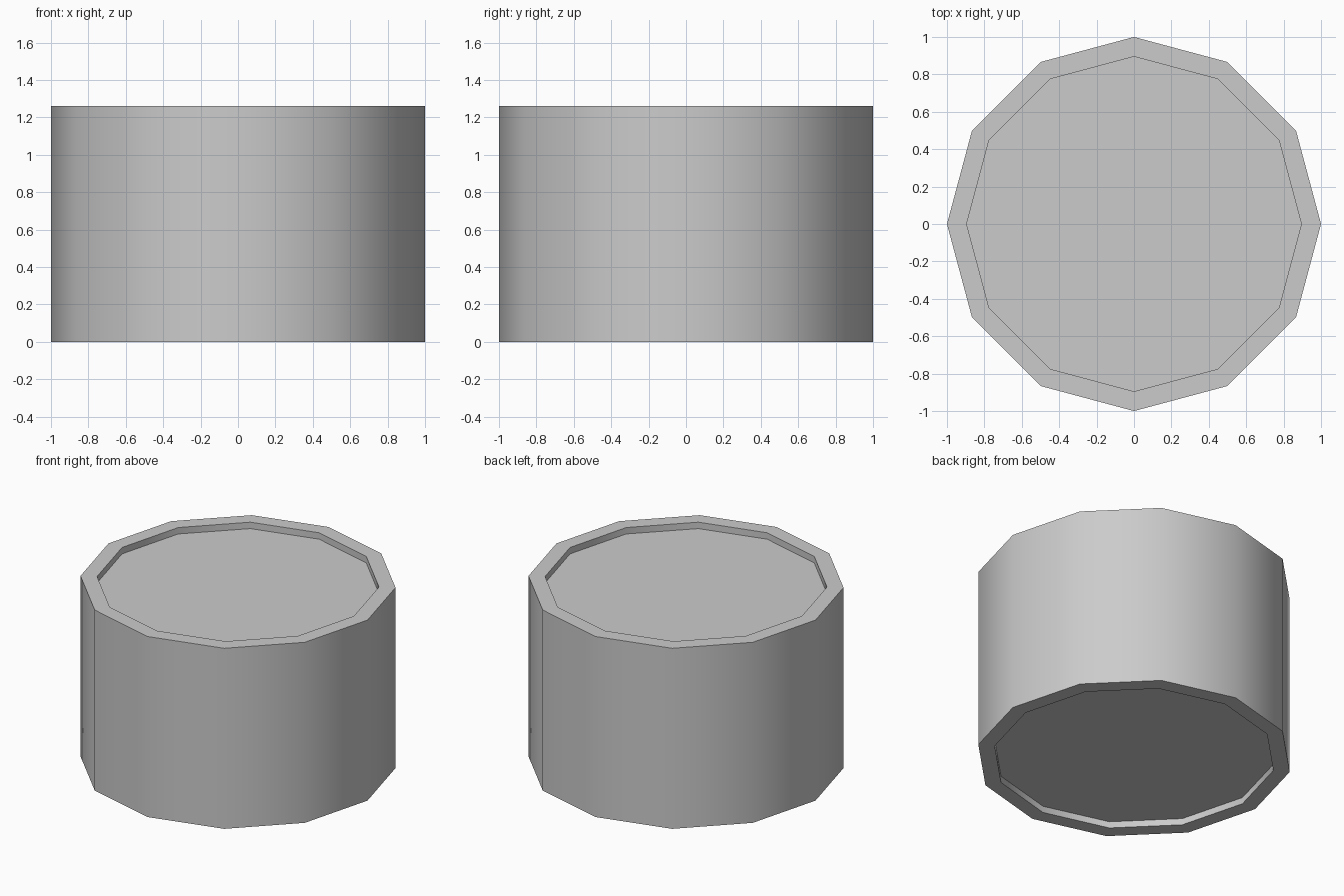
import bpy, bmesh, math

if "Cube" in bpy.data.objects:
    bpy.data.objects.remove(bpy.data.objects["Cube"])

SIDES, HEIGHT, DEPTH, INNER = 12, 1.26, 0.045, 0.895

bm = bmesh.new()


def ring(radius, z):
    return [bm.verts.new((radius * math.cos(2 * math.pi * i / SIDES),
                          radius * math.sin(2 * math.pi * i / SIDES), z))
            for i in range(SIDES)]


# Profile from the bottom recess, around the outer wall, to the top recess
profile = [(INNER, DEPTH), (INNER, 0), (1, 0),
           (1, HEIGHT), (INNER, HEIGHT), (INNER, HEIGHT - DEPTH)]
rings = [ring(r, z) for r, z in profile]
for a, b in zip(rings, rings[1:]):
    for i in range(SIDES):
        j = (i + 1) % SIDES
        bm.faces.new((a[i], a[j], b[j], b[i]))

# Recessed end panels
bm.faces.new(rings[0][::-1])
bm.faces.new(rings[-1])
bmesh.ops.recalc_face_normals(bm, faces=bm.faces[:])

mesh = bpy.data.meshes.new("drum_body")
bm.to_mesh(mesh)
bm.free()
drum = bpy.data.objects.new("drum_body", mesh)
bpy.context.collection.objects.link(drum)

# Smooth side wall, crisp rims
bpy.context.view_layer.objects.active = drum
drum.select_set(True)
bpy.ops.object.shade_smooth_by_angle(angle=math.radians(35))
